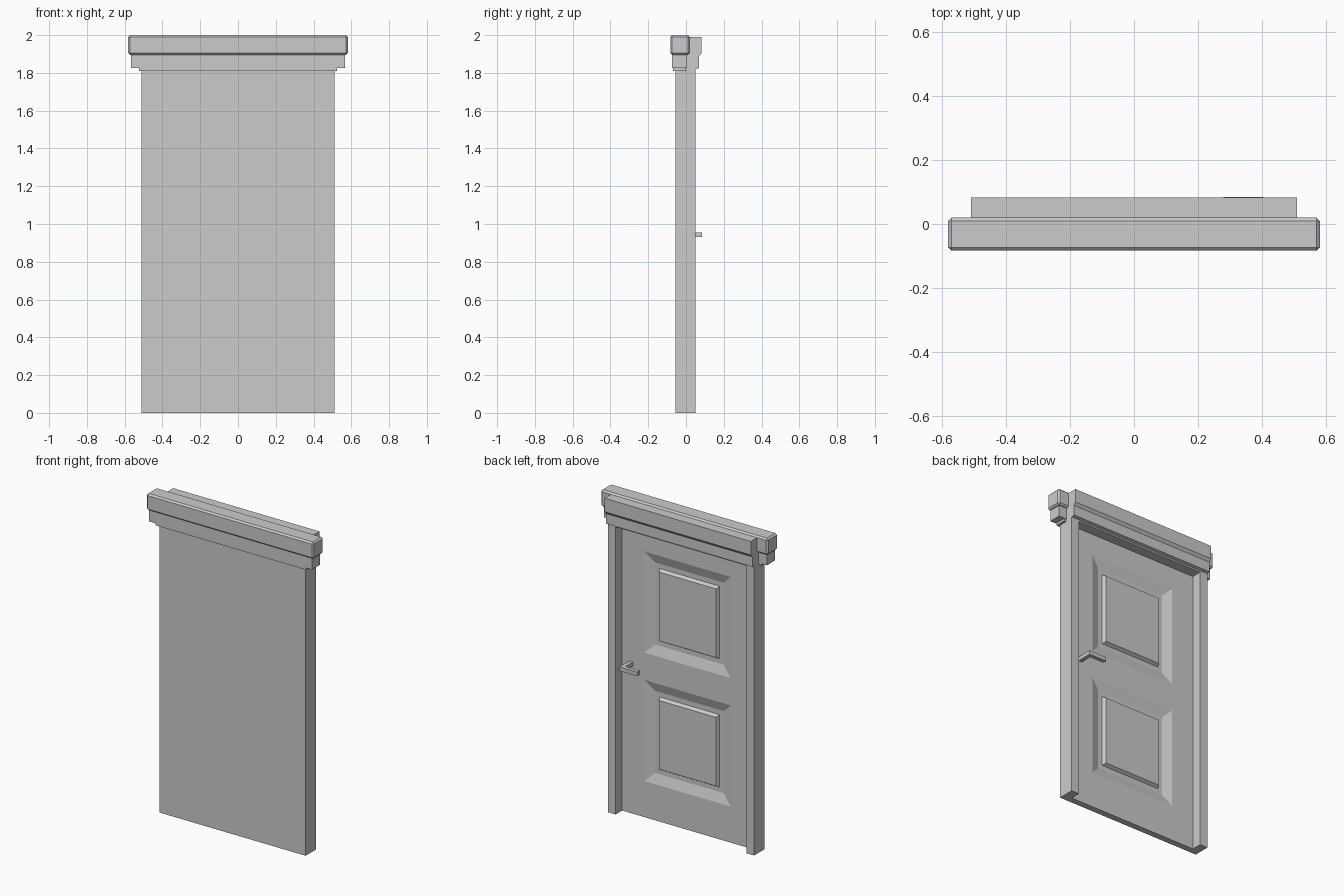
import bpy, bmesh
from mathutils import Vector

if "Cube" in bpy.data.objects:
    bpy.data.objects.remove(bpy.data.objects["Cube"])


def finish(name, bm):
    bmesh.ops.recalc_face_normals(bm, faces=bm.faces[:])
    mesh = bpy.data.meshes.new(name)
    bm.to_mesh(mesh)
    bm.free()
    obj = bpy.data.objects.new(name, mesh)
    bpy.context.collection.objects.link(obj)
    return obj


def prism(name, points, axis, length):
    """Extrude a closed outline along a vector."""
    bm = bmesh.new()
    face = bm.faces.new([bm.verts.new(p) for p in points])
    res = bmesh.ops.extrude_face_region(bm, geom=[face], use_keep_orig=True)
    verts = [v for v in res["geom"] if isinstance(v, bmesh.types.BMVert)]
    bmesh.ops.translate(bm, verts=verts, vec=Vector(axis) * length)
    return finish(name, bm)


def box(name, x0, x1, y0, y1, z0, z1, bevel=0):
    obj = prism(name, [(x0, y0, z0), (x1, y0, z0), (x1, y1, z0), (x0, y1, z0)],
                (0, 0, 1), z1 - z0)
    if bevel:
        mod = obj.modifiers.new("bevel", "BEVEL")
        mod.width = bevel
        mod.segments = 1
    return obj


# Frame: flat front sheet with two jambs at the back
W, J, H = 0.51, 0.455, 1.815
FRONT, LEAF, BACK = -0.055, -0.015, 0.05
outline = [(-W, FRONT), (W, FRONT), (W, BACK), (J, BACK),
           (J, -0.045), (-J, -0.045), (-J, BACK), (-W, BACK)]
prism("door_frame", [(x, y, 0) for x, y in outline], (0, 0, 1), H)

# Door leaf: grid of stiles and rails, with two sunk panels and raised fields
bm = bmesh.new()
xs = [-J, -0.30, 0.30, J]
zs = [0, 0.227, 0.864, 1.036, 1.673, H]
grid = [[bm.verts.new((x, LEAF, z)) for x in xs] for z in zs]
panels = []
for r in range(len(zs) - 1):
    for c in range(len(xs) - 1):
        f = bm.faces.new((grid[r][c], grid[r + 1][c], grid[r + 1][c + 1], grid[r][c + 1]))
        if c == 1 and r in (1, 3):
            panels.append(f)
bm.normal_update()
rim = [e for e in bm.edges if e.is_boundary]
res = bmesh.ops.extrude_edge_only(bm, edges=rim)
for v in res["geom"]:
    if isinstance(v, bmesh.types.BMVert):
        v.co.y = -0.05
for thickness, depth in ((0.06, -0.02), (0.03, 0), (0.012, 0.02)):
    bmesh.ops.inset_individual(bm, faces=panels, thickness=thickness, depth=depth,
                               use_even_offset=True)
bmesh.ops.holes_fill(bm, edges=[e for e in bm.edges if e.is_boundary])
finish("door_leaf", bm)

# Front cornice
box("front_cornice_cap", -0.582, 0.582, -0.083, 0.02, 1.895, 2.0, 0.01)
box("front_cornice_frieze", -0.567, 0.567, -0.074, 0.005, 1.825, 1.90)
box("front_cornice_foot", -0.525, 0.525, -0.07, 0.0, 1.81, 1.826)

# Back cornice: stepped profile run across the width
profile = [(-0.05, 1.81), (0.05, 1.81), (0.05, 1.82), (0.069, 1.825),
           (0.069, 1.888), (0.083, 1.905), (0.083, 1.99), (-0.05, 1.99)]
prism("back_cornice", [(-W, y, z) for y, z in profile], (1, 0, 0), 2 * W)

# Lever handle: one L-shaped outline
lever = [(0.405, LEAF), (0.405, 0.085), (0.28, 0.085),
         (0.28, 0.06), (0.38, 0.06), (0.38, LEAF)]
prism("door_handle", [(x, y, 0.931) for x, y in lever], (0, 0, 1), 0.025)
